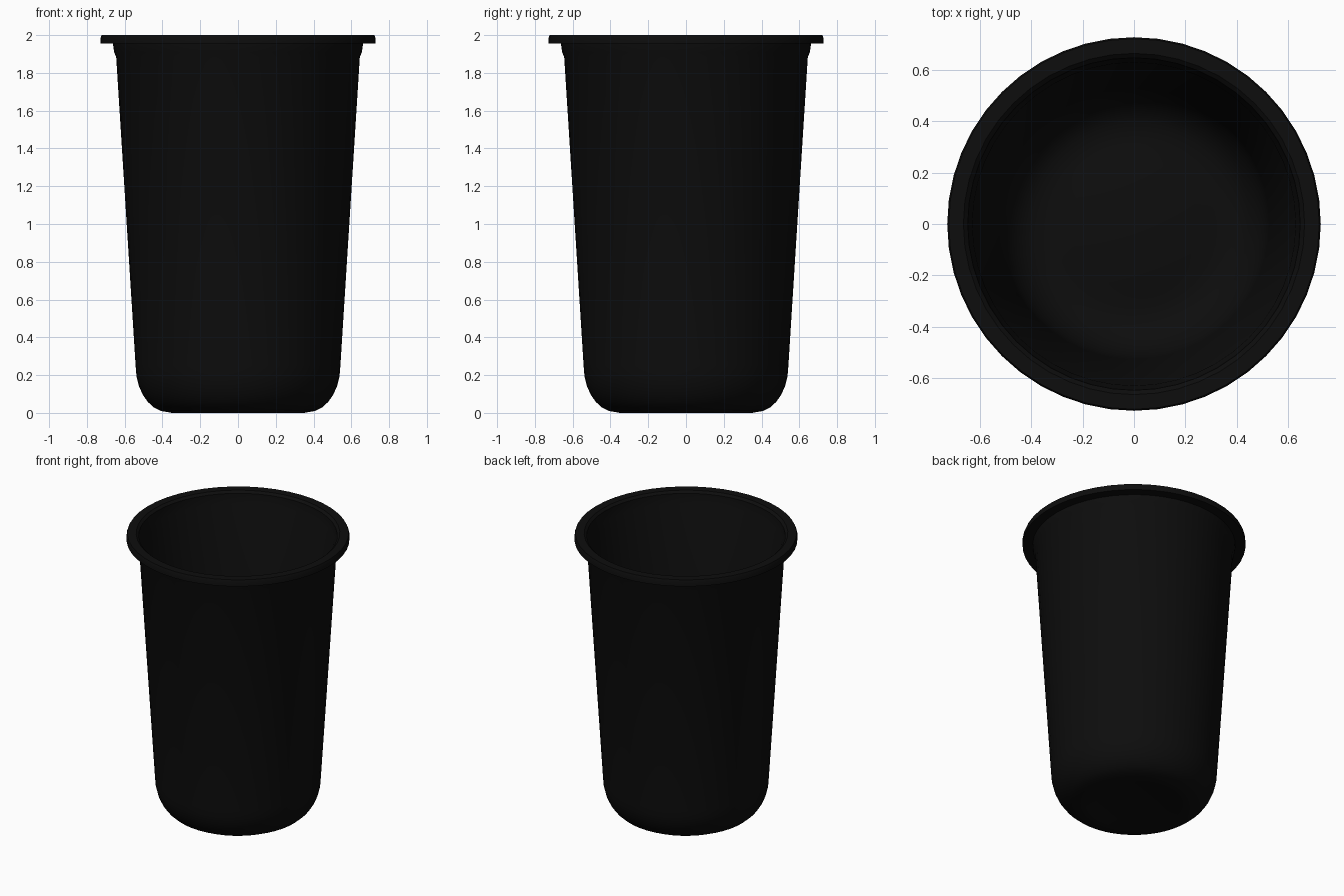
import bpy, bmesh, math

if "Cube" in bpy.data.objects:
    bpy.data.objects.remove(bpy.data.objects["Cube"])

SIDES = 48

# one near-black plastic for the whole cup
black = bpy.data.materials.new("black plastic")
black.diffuse_color = (0.004, 0.004, 0.004, 1)
black.use_nodes = True
black.node_tree.nodes["Principled BSDF"].inputs["Base Color"].default_value = black.diffuse_color


def corner(r0, z0, rx, rz, steps=7):
    """Quarter ellipse from the floor up to the wall."""
    return [(r0 + rx * math.sin(a), z0 + rz * (1 - math.cos(a)))
            for a in (math.radians(90 * i / steps) for i in range(steps + 1))]


def lathe(name, profile):
    """Spin an (r, z) profile that begins and ends on the axis."""
    bm = bmesh.new()
    rings = []
    for r, z in profile:
        if r == 0:
            rings.append([bm.verts.new((0, 0, z))] * SIDES)
        else:
            rings.append([bm.verts.new((r * math.cos(2 * math.pi * i / SIDES),
                                        r * math.sin(2 * math.pi * i / SIDES), z))
                          for i in range(SIDES)])
    for a, b in zip(rings, rings[1:]):
        for i in range(SIDES):
            j = (i + 1) % SIDES
            bm.faces.new(list(dict.fromkeys((a[i], a[j], b[j], b[i]))))
    bmesh.ops.recalc_face_normals(bm, faces=bm.faces)
    mesh = bpy.data.meshes.new(name)
    bm.to_mesh(mesh)
    bm.free()
    mesh.materials.append(black)
    obj = bpy.data.objects.new(name, mesh)
    bpy.context.collection.objects.link(obj)
    bpy.context.view_layer.objects.active = obj
    obj.select_set(True)
    bpy.ops.object.shade_smooth_by_angle(angle=math.radians(35))
    return obj


# outside: shallow base recess, rounded corner, tapered wall, collar, rim
outer = [(0, 0.02), (0.25, 0.02), (0.315, 0.0), (0.35, 0.0)]
outer += corner(0.37, 0.004, 0.172, 0.246)
outer += [(0.645, 1.885), (0.656, 1.91), (0.662, 1.955),
          (0.728, 1.955), (0.728, 1.985), (0.722, 2.0)]

# inside: follows the outside at a thin wall thickness
inner = [(0.665, 2.0), (0.648, 1.985), (0.643, 1.915), (0.630, 1.885)]
inner += corner(0.36, 0.02, 0.167, 0.23)[::-1]
inner += [(0.315, 0.017), (0.25, 0.037), (0, 0.037)]

lathe("cup", outer + inner)
